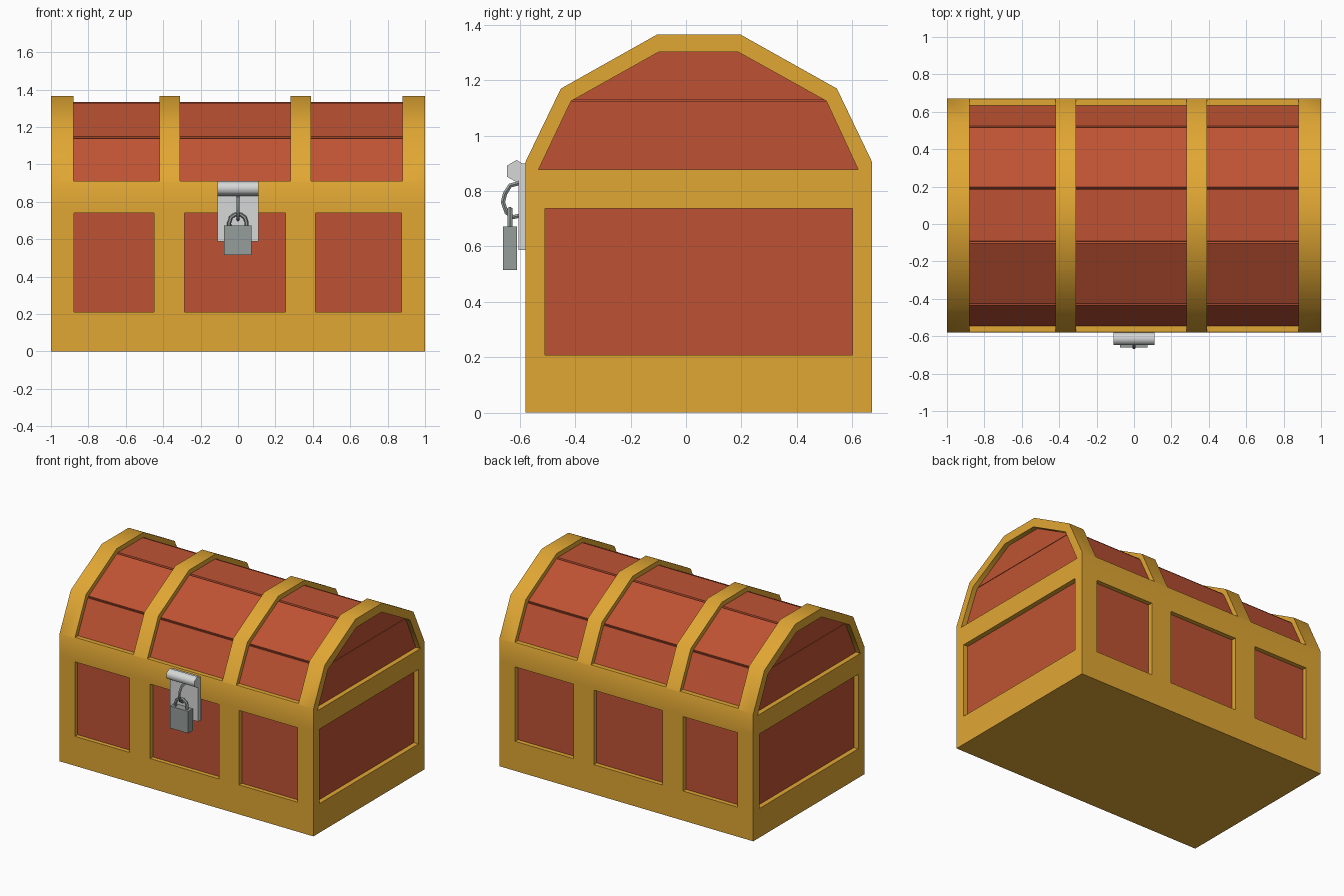
import bpy, bmesh, math
from mathutils import Vector

if "Cube" in bpy.data.objects:
    bpy.data.objects.remove(bpy.data.objects["Cube"])


def material(name, rgb):
    m = bpy.data.materials.new(name)
    m.diffuse_color = (*rgb, 1)
    m.use_nodes = True
    m.node_tree.nodes["Principled BSDF"].inputs["Base Color"].default_value = m.diffuse_color
    return m


GOLD = material("gold", (0.75, 0.385, 0.034))
RED = material("red wood", (0.515, 0.086, 0.033))
STEEL = material("light steel", (0.67, 0.68, 0.68))
IRON = material("grey iron", (0.30, 0.34, 0.33))


def prism(name, pts, x0, x1, mat=None):
    """Extrude a (y, z) outline along x."""
    bm = bmesh.new()
    face = bm.faces.new([bm.verts.new((x0, y, z)) for y, z in pts])
    ext = bmesh.ops.extrude_face_region(bm, geom=[face])
    verts = [g for g in ext["geom"] if isinstance(g, bmesh.types.BMVert)]
    bmesh.ops.translate(bm, verts=verts, vec=(x1 - x0, 0, 0))
    bmesh.ops.recalc_face_normals(bm, faces=bm.faces)
    me = bpy.data.meshes.new(name)
    bm.to_mesh(me)
    bm.free()
    ob = bpy.data.objects.new(name, me)
    bpy.context.collection.objects.link(ob)
    if mat:
        me.materials.append(mat)
    return ob


def rect(y0, y1, z0, z1):
    return [(y0, z0), (y1, z0), (y1, z1), (y0, z1)]


def select(ob):
    bpy.ops.object.select_all(action='DESELECT')
    ob.select_set(True)
    bpy.context.view_layer.objects.active = ob


def cut(ob, cutter):
    mod = ob.modifiers.new("cut", 'BOOLEAN')
    mod.operation = 'DIFFERENCE'
    mod.solver = 'EXACT'
    mod.object = cutter
    select(ob)
    bpy.ops.object.modifier_apply(modifier=mod.name)
    bpy.data.objects.remove(cutter)


def smooth(ob, deg):
    select(ob)
    bpy.ops.object.shade_smooth_by_angle(angle=math.radians(deg))


def tube(name, pts, r, mat):
    """Bent round bar through the given points."""
    cu = bpy.data.curves.new(name, 'CURVE')
    cu.dimensions = '3D'
    cu.bevel_depth = r
    cu.bevel_resolution = 1
    cu.use_fill_caps = True
    sp = cu.splines.new('POLY')
    sp.points.add(len(pts) - 1)
    for p, co in zip(sp.points, pts):
        p.co = (*co, 1)
    cu.materials.append(mat)
    ob = bpy.data.objects.new(name, cu)
    bpy.context.collection.objects.link(ob)
    select(ob)
    bpy.ops.object.convert(target='MESH')
    smooth(bpy.context.object, 40)


# Gold frame: whole chest outline, opened up where the wood shows
frame = prism("gold_frame", [
    (-0.58, 0), (0.672, 0), (0.672, 0.76), (0.672, 0.905), (0.545, 1.17), (0.197, 1.365),
    (-0.105, 1.365), (-0.452, 1.17), (-0.58, 0.905), (-0.58, 0.76)], -1, 1, GOLD)

# Openings between the lid ribs
lid_gap = [(-0.9, 0.912), (-0.9, 1.6), (0.9, 1.6), (0.9, 0.912), (0.62, 0.912), (0.505, 1.125),
           (0.185, 1.31), (-0.09, 1.31), (-0.413, 1.125), (-0.53, 0.912)]
for x0, x1 in ((-0.88, -0.42), (-0.31, 0.28), (0.39, 0.88)):
    cut(frame, prism("lid_gap", lid_gap, x0, x1))

# Front and back panel openings
for x0, x1 in ((-0.877, -0.448), (-0.285, 0.255), (0.415, 0.875)):
    for y0, y1 in ((-0.7, -0.53), (0.62, 0.8)):
        cut(frame, prism("panel_gap", rect(y0, y1, 0.21, 0.74), x0, x1))

# End openings, body and lid
lid_end = [(-0.533, 0.877), (0.622, 0.877), (0.507, 1.125), (0.187, 1.303),
           (-0.097, 1.303), (-0.415, 1.125)]
for x0, x1 in ((-1.2, -0.935), (0.935, 1.2)):
    cut(frame, prism("end_gap", rect(-0.51, 0.602, 0.207, 0.737), x0, x1))
    cut(frame, prism("lid_end_gap", lid_end, x0, x1))
smooth(frame, 40)

# Red wood core with a groove between the lid planks
arc = [Vector(p) for p in ((0.64, 0.9), (0.522, 1.145), (0.192, 1.332),
                           (-0.098, 1.332), (-0.43, 1.145), (-0.55, 0.9))]
outline = [(-0.55, 0.1), (0.64, 0.1), tuple(arc[0])]
for a, p, b in zip(arc, arc[1:], arc[2:]):
    to_a, to_b = (a - p).normalized(), (b - p).normalized()
    inward = (to_a + to_b).normalized()
    outline += [tuple(p + to_a * 0.007), tuple(p + inward * 0.014), tuple(p + to_b * 0.007)]
outline.append(tuple(arc[-1]))
core = prism("wood_panels", outline, -0.965, 0.965, RED)

# Groove across each lid end
for s in (-1, 1):
    groove = prism("groove", rect(-0.6, 0.7, 1.126, 1.139), s * 0.947, s * 1.1)
    for v in groove.data.vertices:      # slope the upper wall so it overhangs
        if abs(v.co.x) < 1 and v.co.z > 1.13:
            v.co.z = 1.128
    cut(core, groove)

# Hasp plate and hexagonal hinge barrel
prism("hasp_plate", rect(-0.605, -0.575, 0.588, 0.9), -0.11, 0.11, STEEL)
hexagon = [(-0.612 + 0.04 * math.sin(i * math.pi / 3), 0.872 + 0.04 * math.cos(i * math.pi / 3))
           for i in range(6)]
smooth(prism("hasp_hinge", hexagon, -0.11, 0.11, STEEL), 65)

# Staple ring on the hasp
tube("staple", [(0, y, z) for y, z in (
    (-0.597, 0.83), (-0.635, 0.82), (-0.654, 0.79), (-0.661, 0.76),
    (-0.648, 0.722), (-0.625, 0.706), (-0.597, 0.712))], 0.009, IRON)

# Padlock body and shackle
prism("padlock_body", rect(-0.661, -0.61, 0.515, 0.672), -0.074, 0.071, IRON)
bow = [(-0.001 + 0.046 * math.cos(i * math.pi / 5), -0.636, 0.69 + 0.045 * math.sin(i * math.pi / 5))
       for i in range(6)]
tube("padlock_shackle", [(0.045, -0.636, 0.66)] + bow + [(-0.047, -0.636, 0.66)], 0.011, IRON)
